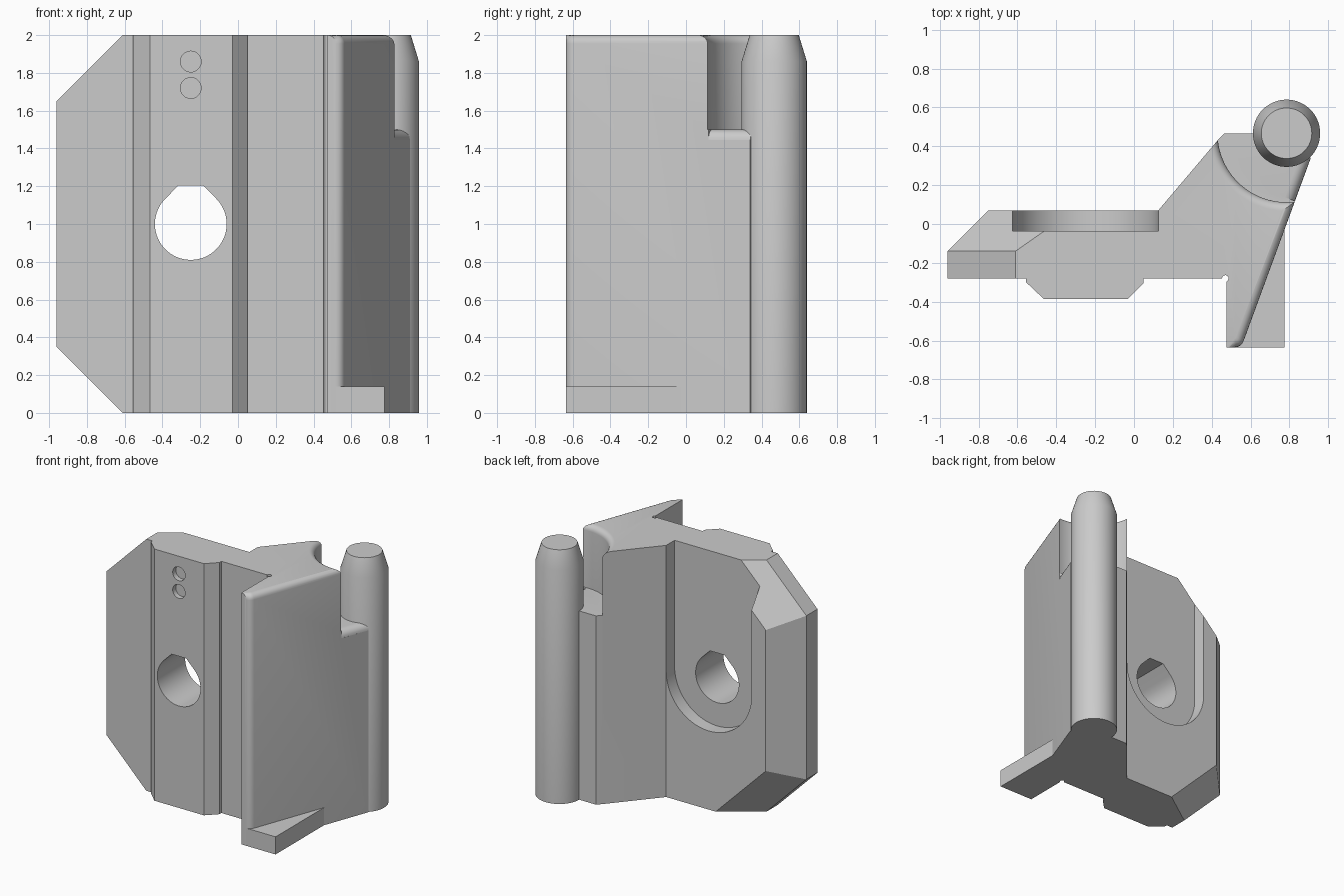
import bpy, bmesh, math
from mathutils import Vector

old = bpy.data.objects.get("Cube")
if old:
    bpy.data.objects.remove(old, do_unlink=True)

GREY = (0.6, 0.6, 0.6, 1.0)
mat = bpy.data.materials.new("plain grey")
mat.use_nodes = True
mat.diffuse_color = GREY
mat.node_tree.nodes["Principled BSDF"].inputs["Base Color"].default_value = GREY


def arc(cx, cy, r, a0, a1, n):
    """Points along a circular arc, angles in degrees."""
    angles = [math.radians(a0 + (a1 - a0) * i / n) for i in range(n + 1)]
    return [(cx + r * math.cos(a), cy + r * math.sin(a)) for a in angles]


def finish(name, bm):
    bmesh.ops.recalc_face_normals(bm, faces=bm.faces)
    mesh = bpy.data.meshes.new(name)
    bm.to_mesh(mesh)
    bm.free()
    mesh.materials.append(mat)
    obj = bpy.data.objects.new(name, mesh)
    bpy.context.collection.objects.link(obj)
    return obj


def prism(points, place, travel):
    """Extrude a flat outline; place maps a 2D point into space."""
    bm = bmesh.new()
    face = bm.faces.new([bm.verts.new(place(*p)) for p in points])
    ext = bmesh.ops.extrude_face_region(bm, geom=[face])
    moved = [v for v in ext["geom"] if isinstance(v, bmesh.types.BMVert)]
    bmesh.ops.translate(bm, verts=moved, vec=travel)
    bmesh.ops.recalc_face_normals(bm, faces=bm.faces)
    return bm


def upright(points, low, high):
    return prism(points, lambda x, y: (x, y, low), (0, 0, high - low))


def through(points, front, back):
    return prism(points, lambda x, z: (x, front, z), (0, back - front, 0))


def lathe(profile, cx, cy, steps=64):
    """Spin (radius, height) points around a vertical axis."""
    bm = bmesh.new()
    rings = []
    for r, z in profile:
        pts = arc(cx, cy, r, 0, 360, steps)[:-1]
        rings.append([bm.verts.new((x, y, z)) for x, y in pts])
    for a, b in zip(rings, rings[1:]):
        for i in range(steps):
            j = (i + 1) % steps
            bm.faces.new((a[i], a[j], b[j], b[i]))
    bm.faces.new(rings[0])
    bm.faces.new(rings[-1])
    return bm


def carve(obj, bm):
    """Subtract a temporary cutter from an object."""
    cutter = finish("cutter", bm)
    mod = obj.modifiers.new("cut", "BOOLEAN")
    mod.operation, mod.solver, mod.object = "DIFFERENCE", "EXACT", cutter
    bpy.context.view_layer.objects.active = obj
    bpy.ops.object.modifier_apply(modifier=mod.name)
    bpy.data.objects.remove(cutter, do_unlink=True)


# Body outline: plate with raised front rail, relief corner and slanted arm
POST = (0.785, 0.467)
outline = [(-0.96, -0.28), (-0.555, -0.28), (-0.555, -0.3), (-0.465, -0.385),
           (-0.03, -0.385), (0.05, -0.305), (0.05, -0.28)]
outline += arc(0.47, -0.28, 0.017, 180, -70, 8)
outline += [(0.475, -0.635)] + arc(0.517, -0.585, 0.05, -90, -20, 4)
outline += [(0.91, 0.34), POST, (0.465, 0.467), (0.43, 0.43),
            (0.125, 0.07), (-0.75, 0.07), (-0.96, -0.14)]
bm = upright(outline, 0, 2)

# Rounded top edge along the slanted arm
edges = [e for e in bm.edges if all(
    v.co.z > 1.9 and v.co.x > 0.51 and v.co.y < 0.4 for v in e.verts)]
bmesh.ops.bevel(bm, geom=edges, offset=0.045, segments=5, profile=0.5,
                affect="EDGES", clamp_overlap=False)

# Cropped outer corners, top and bottom
for z, s in ((2, 1), (0, -1)):
    for normal in ((-1, 0, s), (-7, 10, 7 * s)):
        cut = bmesh.ops.bisect_plane(
            bm, geom=bm.verts[:] + bm.edges[:] + bm.faces[:],
            plane_co=(-0.61, -0.14, z), plane_no=Vector(normal).normalized(),
            clear_outer=True)
        rim = [e for e in cut["geom_cut"] if isinstance(e, bmesh.types.BMEdge)]
        bmesh.ops.contextual_create(bm, geom=rim)
body = finish("body", bm)

# Round-bottomed pocket in the back, open at the top
carve(body, through([(0.125, 2.1), (-0.625, 2.1)]
                    + arc(-0.25, 1, 0.375, 180, 360, 40), -0.035, 0.3))

# Bolt hole with a truncated peak
carve(body, through(arc(-0.25, 1, 0.19, 135, 405, 48)
                    + [(-0.186, 1.205), (-0.314, 1.205)], -0.6, 0.3))

# Two shallow round sockets in the front rail
for z in (1.86, 1.72):
    carve(body, through(arc(-0.25, z, 0.055, 0, 360, 32)[:-1], -0.6, -0.345))

# Clearance notch around the post, flared at its upper rim
flare = [(0.4 - x, 1.955 + y) for x, y in arc(0, 0, 0.045, 0, 90, 6)]
carve(body, lathe([(0.355, 1.5)] + flare + [(0.4, 2.1)], *POST, steps=96))

# Rounded outer edge of the notch floor
along = Vector((0.349, 0.937, 0))
out = Vector((0.937, -0.349, 0))
start = Vector((0.91, 0.34, 0)) - along * 0.236
lip = arc(-0.055, 1.445, 0.055, 0, 90, 6) + [(-0.055, 1.55), (0.05, 1.55), (0.05, 1.445)]
carve(body, prism(lip, lambda d, z: start + out * d + Vector((0, 0, z)), along * 0.3))

# Tapered guide post
post = finish("guide_post", lathe([(0.173, 0), (0.173, 1.86), (0.13, 2)], *POST))

# Triangular foot beside the arm
foot = finish("foot", upright([(0.5, -0.635), (0.775, -0.635), (0.775, -0.025)], 0, 0.14))

bpy.ops.object.select_all(action="DESELECT")
for obj in (body, post, foot):
    obj.select_set(True)
bpy.context.view_layer.objects.active = body
bpy.ops.object.shade_smooth_by_angle(angle=math.radians(22))
